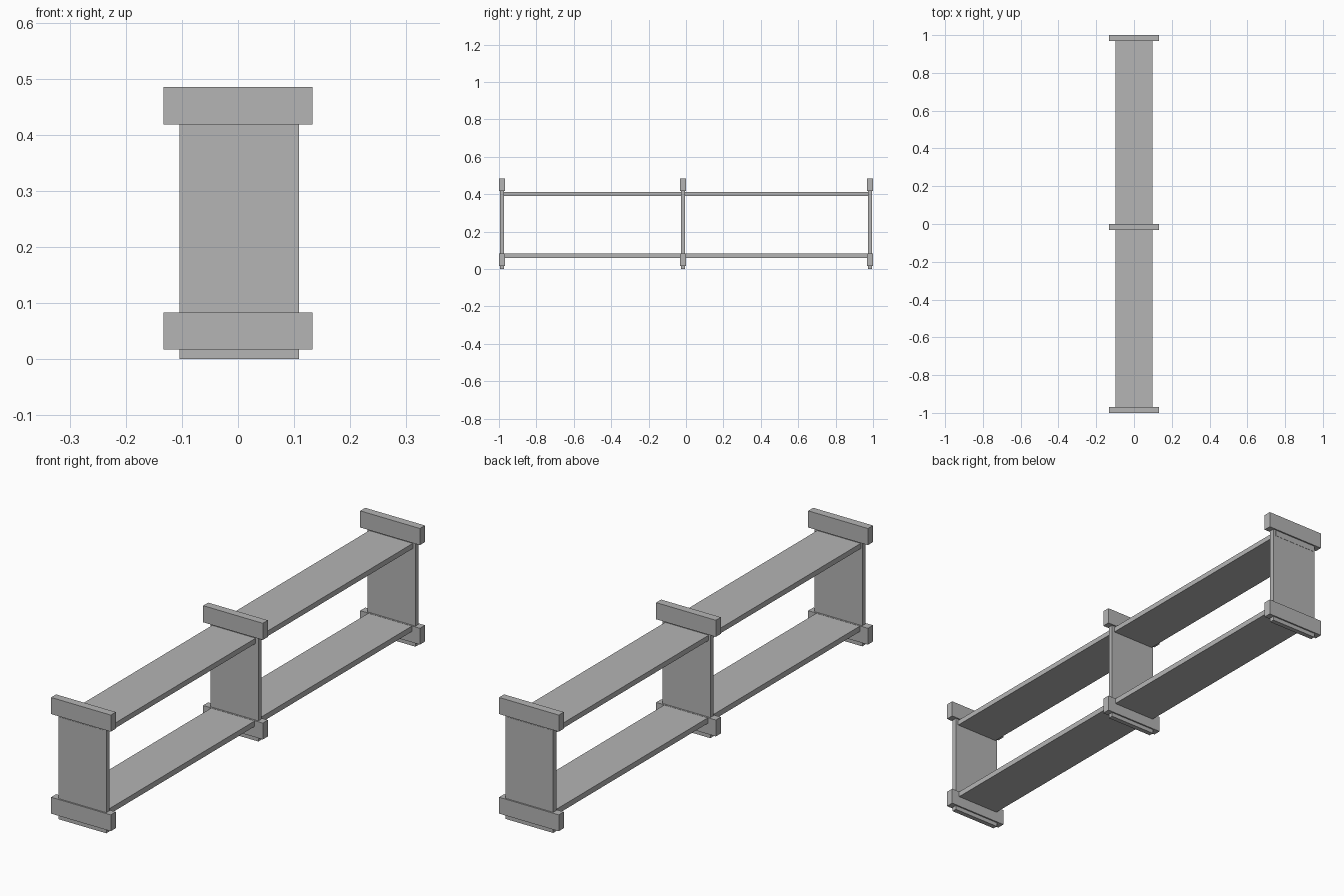
import bpy

if "Cube" in bpy.data.objects:
    bpy.data.objects.remove(bpy.data.objects["Cube"])

grey = bpy.data.materials.new("plain_grey")
grey.diffuse_color = (0.46, 0.46, 0.46, 1)
grey.use_nodes = True
grey.node_tree.nodes["Principled BSDF"].inputs["Base Color"].default_value = grey.diffuse_color


def box(name, x, y, z):
    """Axis-aligned board from (min, max) ranges."""
    bpy.ops.mesh.primitive_cube_add(size=1)
    ob = bpy.context.object
    ob.name = name
    ob.location = [(a + b) / 2 for a, b in (x, y, z)]
    ob.scale = [b - a for a, b in (x, y, z)]
    bpy.ops.object.transform_apply(location=True, rotation=False, scale=True)
    ob.data.materials.append(grey)


# three upright frames: a thin panel with a wide rail at top and bottom
for label, yc in (("front", -0.984), ("middle", -0.016), ("back", 0.984)):
    box(label + "_panel", (-0.104, 0.109), (yc - 0.01, yc + 0.01), (0, 0.43))
    box(label + "_lower_rail", (-0.133, 0.133), (yc - 0.016, yc + 0.016), (0.017, 0.083))
    box(label + "_upper_rail", (-0.133, 0.133), (yc - 0.016, yc + 0.016), (0.418, 0.485))

# two long shelves running through the panels
box("lower_shelf", (-0.097, 0.097), (-0.99, 0.99), (0.06, 0.082))
box("upper_shelf", (-0.097, 0.097), (-0.995, 0.995), (0.392, 0.413))
